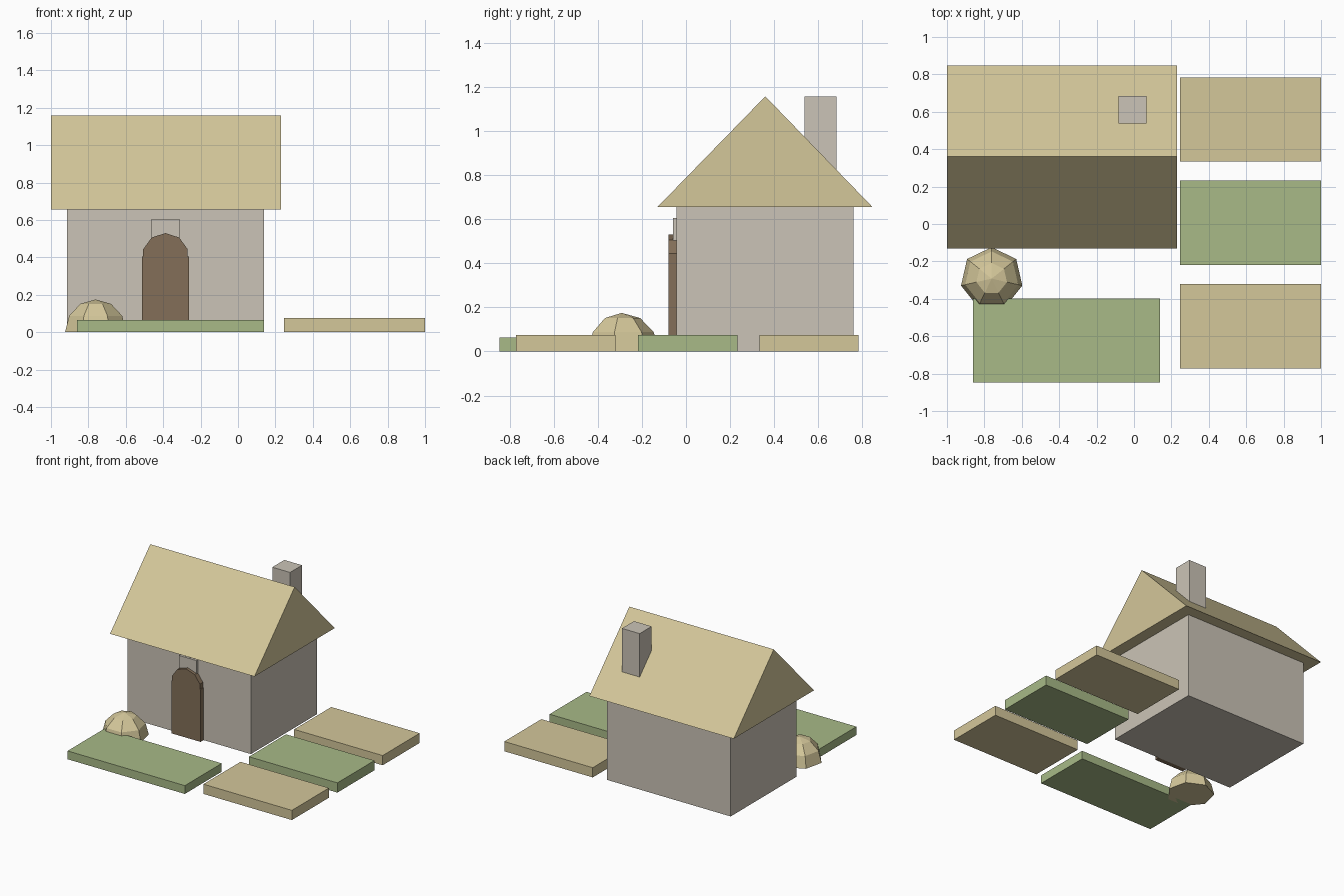
import bpy, bmesh, math

if "Cube" in bpy.data.objects:
    bpy.data.objects.remove(bpy.data.objects["Cube"])


def srgb(r, g, b):
    lin = lambda c: ((c / 255 + 0.055) / 1.055) ** 2.4
    return (lin(r), lin(g), lin(b), 1)


def material(name, rgb):
    m = bpy.data.materials.new(name)
    m.diffuse_color = srgb(*rgb)
    m.use_nodes = True
    m.node_tree.nodes["Principled BSDF"].inputs["Base Color"].default_value = m.diffuse_color
    return m


straw = material("straw tan", (212, 199, 154))
stone = material("stone grey", (203, 196, 183))
grass = material("grass green", (168, 186, 135))
wood = material("dark wood", (131, 111, 88))


def add(name, bm, mat):
    bmesh.ops.recalc_face_normals(bm, faces=bm.faces)
    me = bpy.data.meshes.new(name)
    bm.to_mesh(me)
    bm.free()
    me.materials.append(mat)
    ob = bpy.data.objects.new(name, me)
    bpy.context.collection.objects.link(ob)
    return ob


def prism(name, profile, shift, mat):
    """Extrude a closed outline of 3D points along shift."""
    bm = bmesh.new()
    face = bm.faces.new([bm.verts.new(p) for p in profile])
    ext = bmesh.ops.extrude_face_region(bm, geom=[face])["geom"]
    bmesh.ops.translate(bm, vec=shift,
                        verts=[v for v in ext if isinstance(v, bmesh.types.BMVert)])
    return add(name, bm, mat)


def box(name, x, y, z, mat):
    outline = [(x[0], y[0], z[0]), (x[1], y[0], z[0]), (x[1], y[1], z[0]), (x[0], y[1], z[0])]
    return prism(name, outline, (0, 0, z[1] - z[0]), mat)


# House body, gable roof and chimney
box("house_walls", (-0.913, 0.14), (-0.043, 0.76), (0, 0.655), stone)
prism("gable_roof", [(-1, -0.13, 0.655), (-1, 0.847, 0.655), (-1, 0.36, 1.158)],
      (1.231, 0, 0), straw)
box("chimney", (-0.084, 0.067), (0.538, 0.684), (0.70, 1.158), stone)

# Door: slab with a ten-sided arch on top, and a stone block above
DX, DZ, R = -0.388, 0.405, 0.125
box("door_slab", (DX - R, DX + R), (-0.08, -0.04), (0, DZ), wood)
arch = [(DX + R * math.cos(a), -0.08, DZ + R * math.sin(a))
        for a in (math.radians(90 + 36 * i) for i in range(10))]
prism("door_arch", arch, (0, 0.04, 0), wood)
box("stone_above_door", (-0.462, -0.312), (-0.058, -0.04), (0.455, 0.605), stone)

# Hay mound: upper half of a seven-sided sphere
bm = bmesh.new()
bmesh.ops.create_uvsphere(bm, u_segments=7, v_segments=6, radius=1)
bmesh.ops.delete(bm, geom=[v for v in bm.verts if v.co.z < -0.01], context='VERTS')
bmesh.ops.holes_fill(bm, edges=[e for e in bm.edges if e.is_boundary], sides=0)
for v in bm.verts:
    v.co = (-0.761 + 0.168 * v.co.x, -0.292 + 0.168 * v.co.y, max(0, 0.175 * v.co.z))
add("hay_mound", bm, straw)

# Front lawn and three field plots
box("front_lawn", (-0.86, 0.14), (-0.847, -0.398), (0, 0.064), grass)
for i, (y, mat) in enumerate([(-0.772, straw), (-0.218, grass), (0.333, straw)]):
    box(f"field_plot_{i + 1}", (0.246, 1), (y, y + 0.451), (0, 0.075), mat)
